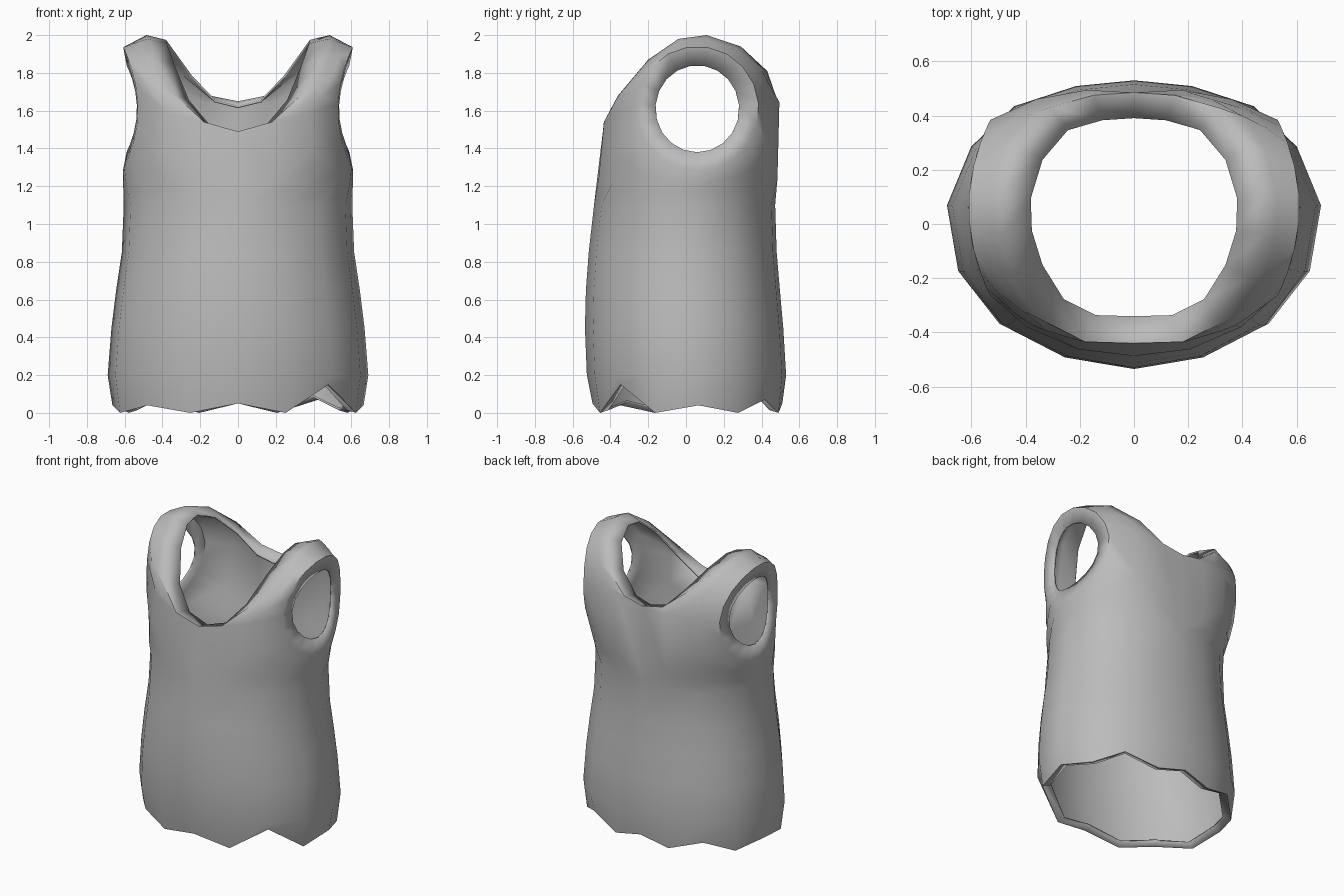
import bpy, bmesh, math
from mathutils import Vector

if "Cube" in bpy.data.objects:
    bpy.data.objects.remove(bpy.data.objects["Cube"])

# Half outline of the body, front centre to back centre (unit size)
OUTLINE = [(0, -1), (.38, -.92), (.72, -.70), (.94, -.33), (1, .13),
           (.87, .54), (.64, .82), (.31, .96), (0, 1)]
# Body levels: height, half width, front depth, back depth
LEVELS = [(.2, .69, .525, .53), (.45, .67, .535, .515), (.65, .645, .53, .497),
          (.85, .615, .515, .48), (1.1, .605, .487, .472)]
HEM = [.05, 0, .04, 0, .04, 0, .07, 0, .05]
# Half neckline, back centre over the shoulder to front centre
NECK = [(0, .485, 1.65), (.15, .475, 1.68), (.31, .43, 1.81), (.43, .29, 1.94),
        (.485, .11, 2), (.48, -.04, 1.98), (.43, -.2, 1.87), (.33, -.36, 1.68),
        (.18, -.435, 1.54), (0, -.44, 1.49)]


def ring(z, w, f, b):
    return [Vector((x * w, y * (f if y < 0 else b), z)) for x, y in OUTLINE]


def arm_loop(count, ry, rz, x0, dx):
    """Closed loop around the arm opening, bowed outward at top and bottom."""
    pts = []
    for i in range(count):
        a = math.radians(-90) + (i - 4) * math.tau / count
        pts.append(Vector((x0 + dx * math.sin(a) ** 2,
                           .06 + ry * math.cos(a), 1.61 + rz * math.sin(a))))
    return pts


def blend(p, q, t):
    """Blend two points around the body axis so the cloth stays curved."""
    def polar(v):
        return math.atan2(v.x / .6, -v.y / .48), math.hypot(v.x / .6, v.y / .48)
    (a, r), (b, s) = polar(p), polar(q)
    ang, rad = a + (b - a) * t, r + (s - r) * t
    return Vector((.6 * rad * math.sin(ang), -.48 * rad * math.cos(ang),
                   p.z + (q.z - p.z) * t))


bm = bmesh.new()


def bridge(a, b, side, closed=False):
    """Quads between two rows of points, mirrored by side."""
    n = len(a)
    rows = [[bm.verts.new((p.x * side, p.y, p.z)) for p in r] for r in (a, b)]
    for i in range(n if closed else n - 1):
        j = (i + 1) % n
        quad = [rows[0][i], rows[0][j], rows[1][j], rows[1][i]]
        bm.faces.new(quad if side > 0 else quad[::-1])


for side in (1, -1):
    # Hem edge with its folded-in lip
    hem = ring(0, .665, .495, .51)
    for p, h in zip(hem, HEM):
        p.z = h
    if side > 0:
        hem[2].z = .15
    lip = [Vector((p.x * .92, p.y * .90, p.z + .015)) for p in hem]
    # Body tube
    rows = [lip, hem] + [ring(*lv) for lv in LEVELS]
    for a, b in zip(rows, rows[1:]):
        bridge(a, b, side)
    # Chest, back and shoulder strap, lofted around the arm opening
    neck = [Vector(p) for p in NECK]
    border = rows[-1] + neck
    n = len(border)
    arm = arm_loop(n, .325, .33, .53, .08)
    hole = arm_loop(n, .222, .23, .535, .055)
    loft = [[blend(p, q, t) for p, q in zip(border, arm)] for t in (0, .33, .67, 1)]
    for a, b in zip(loft, loft[1:] + [hole]):
        bridge(a, b, side, True) if a is not loft[0] else bridge(a, b, side)
    # Close the loft between the neckline end and the front of the body
    # (the border edge on the centre line)
    a, b = loft[0], loft[1]
    bridge([a[-1], a[0]], [b[-1], b[0]], side)
    # Neck lip
    inner = [Vector((p.x * .785, .035 + (p.y - .035) * .79, p.z - .025)) for p in neck]
    bridge(neck, inner, side)

bmesh.ops.remove_doubles(bm, verts=bm.verts, dist=.0005)
bmesh.ops.recalc_face_normals(bm, faces=bm.faces)
# Make sure the cloth faces outward
front = min(bm.faces, key=lambda f: f.calc_center_median().y)
if front.normal.y > 0:
    bmesh.ops.reverse_faces(bm, faces=bm.faces)

mesh = bpy.data.meshes.new("tank_top")
bm.to_mesh(mesh)
bm.free()
top = bpy.data.objects.new("tank_top", mesh)
bpy.context.collection.objects.link(top)

grey = bpy.data.materials.new("grey_cloth")
grey.diffuse_color = (.5, .5, .5, 1)
grey.use_nodes = True
grey.node_tree.nodes["Principled BSDF"].inputs["Base Color"].default_value = grey.diffuse_color
mesh.materials.append(grey)

# Thin cloth thickness
solid = top.modifiers.new("thickness", 'SOLIDIFY')
solid.thickness = .012
solid.offset = -1

bpy.context.view_layer.objects.active = top
top.select_set(True)
bpy.ops.object.shade_smooth_by_angle(angle=math.radians(60))
